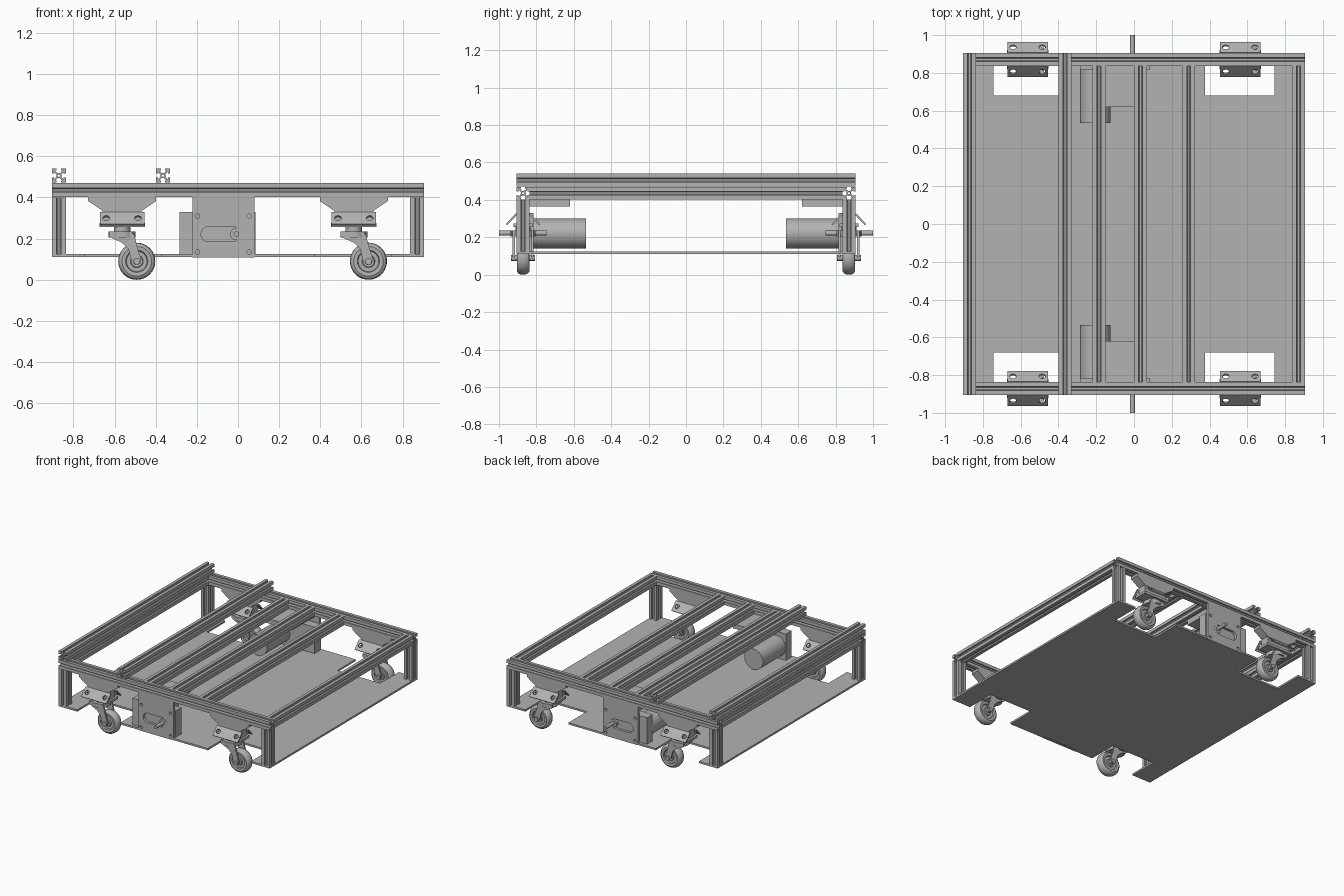
import bpy, bmesh, math
from mathutils import Matrix, Vector

cube = bpy.data.objects.get("Cube")
if cube:
    bpy.data.objects.remove(cube, do_unlink=True)

grey = bpy.data.materials.new("aluminium grey")
grey.use_nodes = True
grey.diffuse_color = (0.45, 0.45, 0.45, 1)
grey.node_tree.nodes["Principled BSDF"].inputs["Base Color"].default_value = grey.diffuse_color


def frame(u, v, origin=(0, 0, 0)):
    """Matrix whose sheet axes are u, v and whose extrusion is u x v."""
    u, v = Vector(u), Vector(v)
    m = Matrix((u, v, u.cross(v))).transposed().to_4x4()
    m.translation = origin
    return m


X, Y, Z = (1, 0, 0), (0, 1, 0), (0, 0, 1)


def add(name, mesh, matrix):
    mesh.materials.clear()
    mesh.materials.append(grey)
    for p in mesh.polygons:
        p.use_smooth = True
    mesh.set_sharp_from_angle(angle=math.radians(30))
    ob = bpy.data.objects.new(name, mesh)
    ob.matrix_world = matrix
    bpy.context.collection.objects.link(ob)
    return ob


def sheet(name, outlines, thick, matrix):
    """Extrude closed outlines (first outer, the others holes), centred on the plane."""
    cu = bpy.data.curves.new(name, 'CURVE')
    cu.dimensions, cu.fill_mode, cu.extrude = '2D', 'BOTH', thick / 2
    for pts in outlines:
        sp = cu.splines.new('POLY')
        sp.points.add(len(pts) - 1)
        for p, (u, v) in zip(sp.points, pts):
            p.co = (u, v, 0, 1)
        sp.use_cyclic_u = True
    tmp = bpy.data.objects.new(name, cu)
    mesh = bpy.data.meshes.new_from_object(tmp)
    bpy.data.objects.remove(tmp)
    bm = bmesh.new()
    bm.from_mesh(mesh)
    bmesh.ops.remove_doubles(bm, verts=bm.verts, dist=1e-5)
    bmesh.ops.recalc_face_normals(bm, faces=bm.faces)
    bm.to_mesh(mesh)
    bm.free()
    mesh.name = name
    return add(name, mesh, matrix)


def circle(r, cx=0, cy=0, n=32):
    return [(cx + r * math.cos(2 * math.pi * i / n), cy + r * math.sin(2 * math.pi * i / n))
            for i in range(n)]


def rect(x0, x1, y0, y1):
    return [(x0, y0), (x1, y0), (x1, y1), (x0, y1)]


def box(name, x0, x1, y0, y1, z0, z1):
    y0, y1 = sorted((y0, y1))
    sheet(name, [rect(x0, x1, y0, y1)], z1 - z0, frame(X, Y, (0, 0, (z0 + z1) / 2)))


def rod_y(name, r, x, z, y0, y1):
    sheet(name, [circle(r)], abs(y1 - y0), frame(X, Z, (x, (y0 + y1) / 2, z)))


# Slotted extrusion profile: one corner turned four times
H = 0.034
corner = [(.012, .005), (.024, .018), (.024, .010), (H, .010), (H, H)]
corner += [(b, a) for a, b in reversed(corner[:-1])]
profile = []
for k in range(4):
    c, s = round(math.cos(k * math.pi / 2)), round(math.sin(k * math.pi / 2))
    profile += [(c * a - s * b, s * a + c * b) for a, b in corner]


def rail(name, u, v, centre, length):
    sheet(name, [profile, circle(.006, n=12)], length, frame(u, v, centre))


E = 0.871          # centre line of the outer rails
LOW, HIGH = 0.436, 0.506
for side, s in (("front", -1), ("back", 1)):
    rail(side + "_rail", Y, Z, (0, s * E, LOW), 1.81)
    for hand, x in (("right", -E), ("left", E)):
        rail(f"{side}_{hand}_post", X, Y, (x, s * E, 0.261), 0.28)
for i, x in enumerate((-E, -.185, .035, .29, E)):
    rail(f"cross_rail_{i + 1}", X, Z, (x, 0, LOW), 1.674)
for i, x in enumerate((-E, -.365)):
    rail(f"raised_rail_{i + 1}", X, Z, (x, 0, HIGH), 1.81)

# Floor panel with four open notches for the casters
half = [(-.905, .905), (-.745, .905), (-.745, .68), (-.375, .68), (-.375, .905),
        (.375, .905), (.375, .68), (.745, .68), (.745, .905), (.905, .905)]
sheet("floor_panel", [half + [(x, -y) for x, y in reversed(half)]], .014, frame(X, Y, (0, 0, .117)))


# Drive units on the front and back sides
def slot(x0, x1, z, r, n=10):
    arc = [math.pi * (i / n - .5) for i in range(n + 1)]
    return ([(x1 - r + r * math.cos(a), z + r * math.sin(a)) for a in arc] +
            [(x0 + r - r * math.cos(a), z - r * math.sin(a)) for a in arc])


for side, s in (("front", -1), ("back", 1)):
    holes = [circle(.011, x, z, 16) for x in (-.197, .055) for z in (.135, .31)]
    sheet(side + "_mount_plate", [rect(-.22, .08, .108, .402), slot(-.18, .01, .222, .037)] + holes,
          .02, frame(X, Z, (0, s * .895, 0)))
    box(side + "_gearbox", -.285, .085, s * .815, s * .884, .125, .33)
    rod_y(side + "_motor", .08, -.205, .22, s * .535, s * .816)
    rod_y(side + "_shaft_bearing", .03, -.008, .222, s * .88, s * .906)
    rod_y(side + "_drive_shaft", .013, -.008, .222, s * .745, s)
    box(side + "_motor_bracket", -.22, .03, s * .62, s * .885, .365, .401)


# Casters
def wheel_mesh():
    prof = [(0, .03), (.028, .03), (.031, .022), (.05, .022), (.054, .031),
            (.072, .033), (.082, .027), (.088, .016), (.09, 0)]
    prof += [(r, -w) for r, w in reversed(prof[:-1])]
    bm = bmesh.new()
    vs = [bm.verts.new((r, w, 0)) for r, w in prof]
    es = [bm.edges.new(p) for p in zip(vs, vs[1:])]
    bmesh.ops.spin(bm, geom=vs + es, cent=(0, 0, 0), axis=Y, angle=2 * math.pi, steps=40)
    bmesh.ops.remove_doubles(bm, verts=bm.verts, dist=1e-5)
    bmesh.ops.recalc_face_normals(bm, faces=bm.faces)
    me = bpy.data.meshes.new("wheel")
    bm.to_mesh(me)
    bm.free()
    return me


wheel = wheel_mesh()
FORK = [(-.065, .235), (.045, .235), (.06, .215), (.072, .165), (.093, .10), (.086, .076),
        (.062, .072), (.045, .09), (.03, .15), (0, .18), (-.045, .2), (-.065, .212)]
ADAPTER = [(-.165, .402), (-.165, .382), (-.095, .335), (-.095, .262)]
ADAPTER += [(-x, z) for x, z in reversed(ADAPTER)]


def caster(tag, cx, cy):
    sheet(tag + "_adapter", [ADAPTER], .068, frame(X, Z, (cx, cy, 0)))
    box(tag + "_top_plate", cx - .11, cx + .11, cy - .05, cy + .05, .256, .275)
    for side, s in (("front", -1), ("back", 1)):
        # sloping flange with two bolt holes
        slope = Vector((0, s * .055, -.058)).normalized()
        sheet(f"{tag}_{side}_flange",
              [rect(-.108, .108, -.04, .04), circle(.017, -.077, 0, 20), circle(.017, .077, 0, 20)],
              .01, frame(X, slope, (cx, cy + s * .062, .296)))
        sheet(f"{tag}_{side}_fork_arm", [FORK], .012, frame(X, Z, (cx, cy + s * .05, 0)))
    sheet(tag + "_swivel_neck", [circle(.04)], .03, frame(X, Y, (cx, cy, .245)))
    sheet(tag + "_fork_head", [circle(.066)], .03, frame(X, Y, (cx, cy, .22)))
    rod_y(tag + "_axle", .016, cx + .071, .09, cy - .064, cy + .064)
    add(tag + "_wheel", wheel, Matrix.Translation((cx + .071, cy, .09)))


for fb, y in (("front", -E), ("back", E)):
    for lr, x in (("right", -.563), ("left", .563)):
        caster(f"{fb}_{lr}_caster", x, y)
